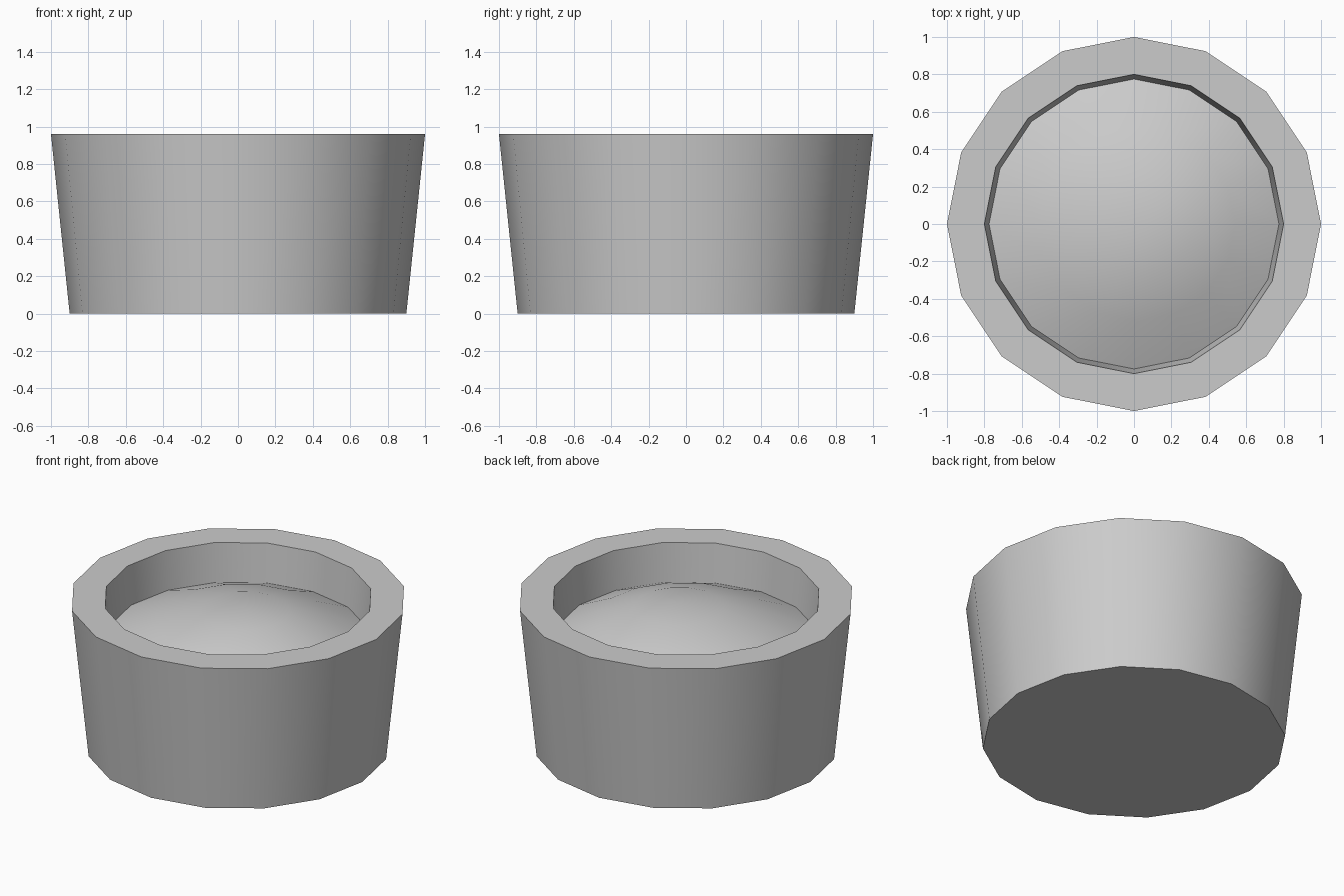
import bpy, bmesh, math

if "Cube" in bpy.data.objects:
    bpy.data.objects.remove(bpy.data.objects["Cube"])

SIDES = 16


def lathe(name, rings, cap_start=False, tip=None, angle=30):
    """Rings are (radius, z, cx, cy); tip closes the last ring to a point."""
    bm = bmesh.new()
    loops = []
    for r, z, cx, cy in rings:
        loops.append([bm.verts.new((cx + r * math.cos(2 * math.pi * i / SIDES),
                                    cy + r * math.sin(2 * math.pi * i / SIDES), z))
                      for i in range(SIDES)])
    for a, b in zip(loops, loops[1:]):
        for i in range(SIDES):
            j = (i + 1) % SIDES
            bm.faces.new((a[i], a[j], b[j], b[i]))
    if cap_start:
        bm.faces.new(loops[0][::-1])
    if tip:
        t = bm.verts.new(tip)
        last = loops[-1]
        for i in range(SIDES):
            bm.faces.new((last[i], last[(i + 1) % SIDES], t))
    mesh = bpy.data.meshes.new(name)
    bm.to_mesh(mesh)
    bm.free()
    obj = bpy.data.objects.new(name, mesh)
    bpy.context.collection.objects.link(obj)
    bpy.ops.object.select_all(action='DESELECT')
    obj.select_set(True)
    bpy.context.view_layer.objects.active = obj
    bpy.ops.object.shade_smooth_by_angle(angle=math.radians(angle))
    return obj


# Tapered pot: closed base, outer wall, flat rim, inner wall down to the soil
lathe("pot", [(0.9, 0, 0, 0), (1.0, 0.96, 0, 0), (0.8, 0.96, 0, 0),
              (0.775, 0.71, 0, 0)], cap_start=True)

# Mounded soil with a slightly off-centre crown
lathe("soil", [(0.775, 0.71, 0, 0), (0.52, 0.82, 0.02, 0), (0.27, 0.895, 0.05, 0)],
      tip=(0.07, 0, 0.915), angle=45)
